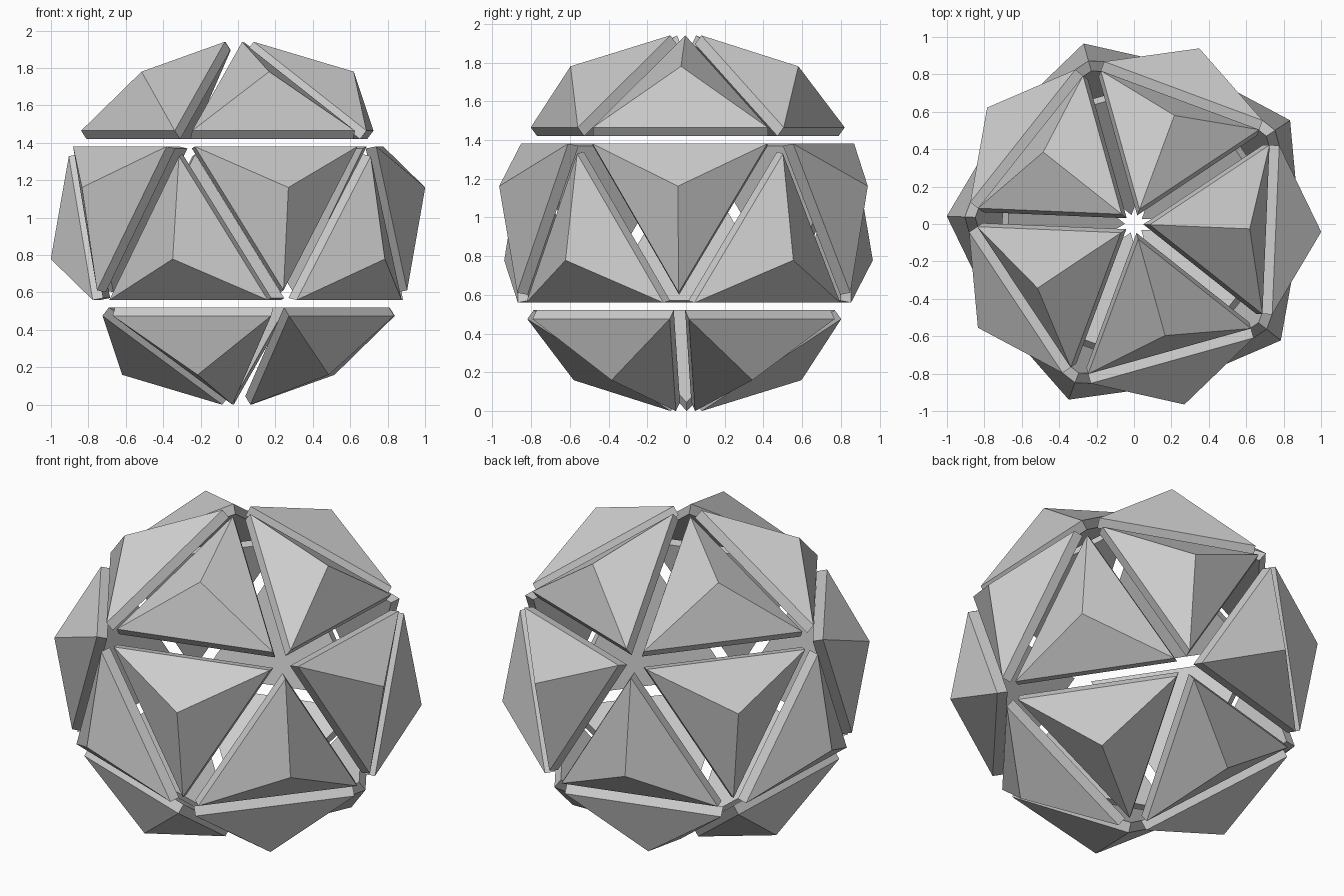
import bpy, bmesh, math
from mathutils import Vector, Matrix

if "Cube" in bpy.data.objects:
    bpy.data.objects.remove(bpy.data.objects["Cube"])

CENTRE = Vector((0, 0, 0.97))
PLANE = 0.822      # distance of each triangle's outer plane from the centre
RADIUS = 0.522     # triangle circumradius
DEPTH = 0.057      # rim thickness towards the centre
APEX = 1.02        # distance of the pyramid peak from the centre
TURN = -2.4        # rotation about z, degrees

# One shard: triangular plate with a raised pyramid on its outer side
bm = bmesh.new()
angles = [math.radians(120 * i) for i in range(3)]


def ring(z):
    return [bm.verts.new((RADIUS * math.cos(a), RADIUS * math.sin(a), z)) for a in angles]


inner, outer = ring(PLANE - DEPTH), ring(PLANE)
peak = bm.verts.new((0, 0, APEX))
bm.faces.new(inner[::-1])
for i in range(3):
    j = (i + 1) % 3
    bm.faces.new((inner[i], inner[j], outer[j], outer[i]))
    bm.faces.new((outer[i], outer[j], peak))
bmesh.ops.recalc_face_normals(bm, faces=bm.faces)
shard_mesh = bpy.data.meshes.new("shard")
bm.to_mesh(shard_mesh)
bm.free()

# Rows of five: name, elevation of the face normal, azimuth start, tip up/down
rows = (("top_shard", 52.62, 0, 1),
        ("upper_band_shard", 10.81, 0, -1),
        ("lower_band_shard", -10.81, 36, 1),
        ("bottom_shard", -52.62, 36, -1))

for name, elevation, start, tip in rows:
    e = math.radians(elevation)
    for k in range(5):
        a = math.radians(TURN + start + 72 * k)
        n = Vector((math.cos(e) * math.cos(a), math.cos(e) * math.sin(a), math.sin(e)))
        x = tip * Vector((-math.sin(e) * math.cos(a), -math.sin(e) * math.sin(a), math.cos(e)))
        rot = Matrix((x, n.cross(x), n)).transposed().to_4x4()
        ob = bpy.data.objects.new(f"{name}_{k + 1}", shard_mesh)
        ob.matrix_world = Matrix.Translation(CENTRE) @ rot
        bpy.context.collection.objects.link(ob)
